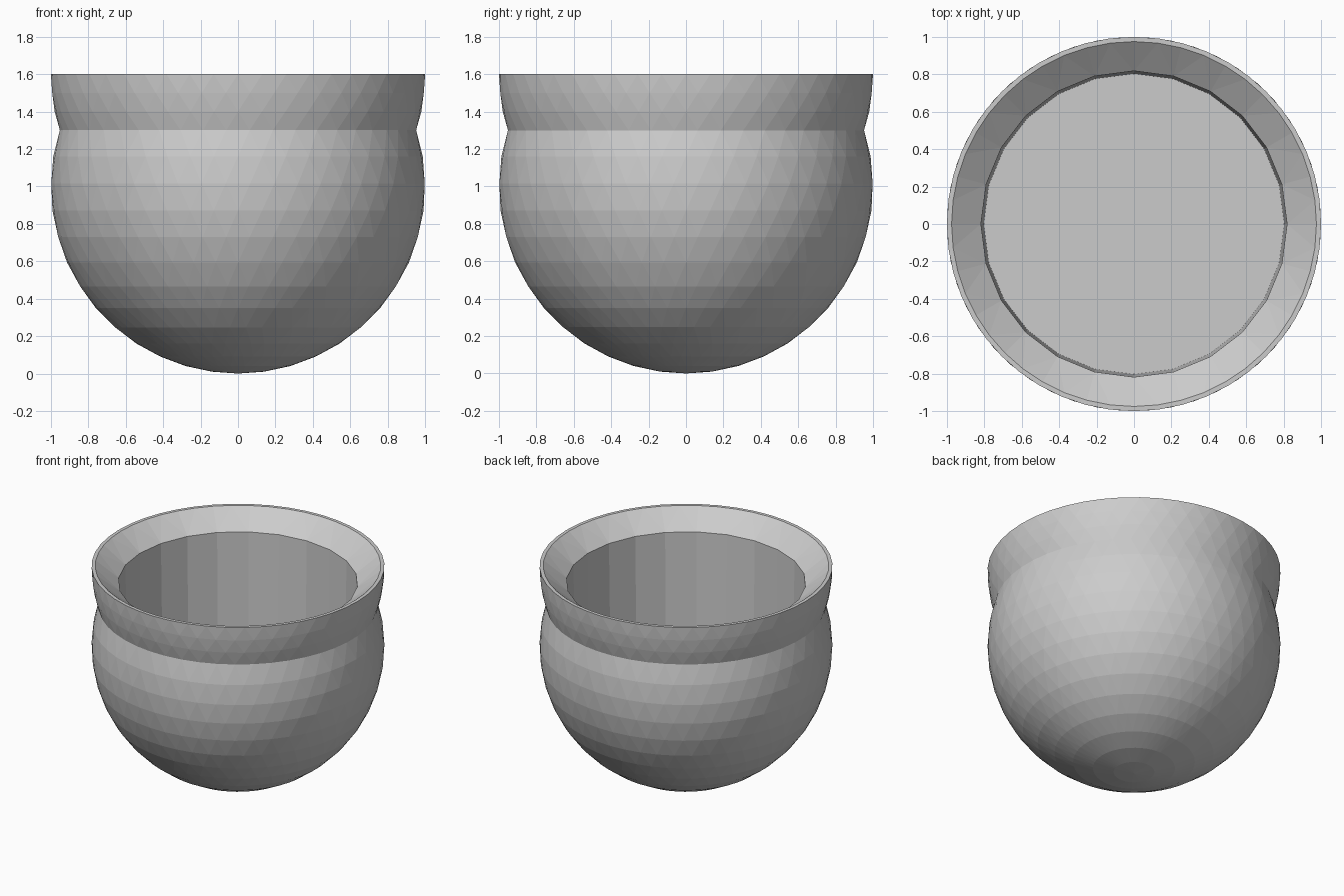
import bpy, bmesh
from math import sin, cos, pi, sqrt, radians

if "Cube" in bpy.data.objects:
    bpy.data.objects.remove(bpy.data.objects["Cube"])

N = 48   # sides of the outer skin
M = 24   # sides of the inner well

bm = bmesh.new()


def ring(r, z, n, shift=0.0):
    return [bm.verts.new((r * cos(2 * pi * (i + shift) / n),
                          r * sin(2 * pi * (i + shift) / n), z)) for i in range(n)]


def stagger(a, b, b_shifted):
    # Triangle band between two rings offset by half a step
    n = len(a)
    for i in range(n):
        j = (i + 1) % n
        if b_shifted:
            bm.faces.new((a[i], a[j], b[i]))
            bm.faces.new((a[j], b[j], b[i]))
        else:
            bm.faces.new((a[i], b[j], b[i]))
            bm.faces.new((a[i], a[j], b[j]))


def straight(a, b):
    n = len(a)
    for i in range(n):
        j = (i + 1) % n
        bm.faces.new((a[i], a[j], b[j], b[i]))


# Round body: sphere of radius 1 around z = 1, up to the waist at z = 1.3
profile = [(sin(radians(t)), 1 - cos(radians(t)))
           for t in [8 + i * (107.46 - 8) / 12 for i in range(13)]]
# Flared collar: sphere of radius 1 around z = 1.6, up to the rim
profile += [(sqrt(1 - (1.6 - z) ** 2), z) for z in (1.4, 1.5, 1.6)]

last = len(profile) - 1
rings = [ring(r, z, N, 0.5 * ((last - k) % 2)) for k, (r, z) in enumerate(profile)]
for k in range(last):
    stagger(rings[k], rings[k + 1], (last - k - 1) % 2 == 1)

# Bottom cap
tip = bm.verts.new((0, 0, 0))
for i in range(N):
    bm.faces.new((tip, rings[0][(i + 1) % N], rings[0][i]))

# Thin lip and sloping inside of the collar
lip = ring(0.975, 1.6, N)
straight(rings[-1], lip)
well_top = ring(0.818, 1.475, M)
for i in range(M):
    j = (i + 1) % M
    p, q, s = lip[2 * i], lip[2 * i + 1], lip[(2 * i + 2) % N]
    bm.faces.new((p, q, well_top[i]))
    bm.faces.new((q, well_top[j], well_top[i]))
    bm.faces.new((q, s, well_top[j]))

# Straight well with a flat floor
floor = ring(0.803, 0.6, M)
straight(well_top, floor)
bm.faces.new(floor)

bmesh.ops.recalc_face_normals(bm, faces=bm.faces)
mesh = bpy.data.meshes.new("pot")
bm.to_mesh(mesh)
bm.free()
pot = bpy.data.objects.new("pot", mesh)
bpy.context.collection.objects.link(pot)
